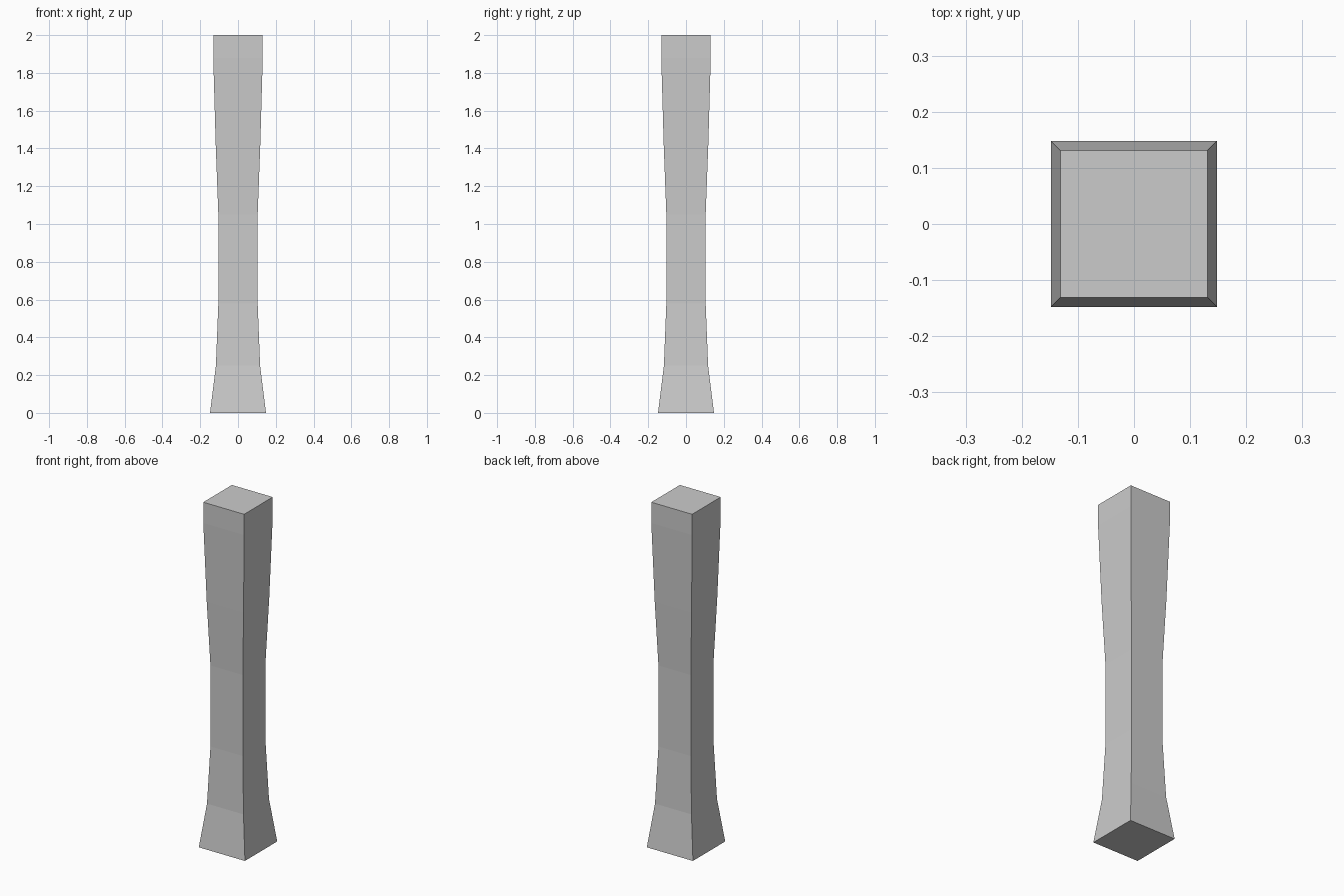
import bpy, bmesh

if "Cube" in bpy.data.objects:
    bpy.data.objects.remove(bpy.data.objects["Cube"])

# Square post profile: (height, half width)
PROFILE = [(0, 0.148), (0.25, 0.117), (0.58, 0.104), (1.05, 0.104),
           (1.42, 0.118), (1.88, 0.131), (2.0, 0.131)]

bm = bmesh.new()
rings = [[bm.verts.new((sx * w, sy * w, z))
          for sx, sy in ((-1, -1), (1, -1), (1, 1), (-1, 1))]
         for z, w in PROFILE]

# Four side walls between neighbouring rings
for low, high in zip(rings, rings[1:]):
    for i in range(4):
        j = (i + 1) % 4
        bm.faces.new((low[i], low[j], high[j], high[i]))

# End caps
bm.faces.new(rings[0][::-1])
bm.faces.new(rings[-1])

mesh = bpy.data.meshes.new("flared_post")
bm.to_mesh(mesh)
bm.free()
bpy.context.collection.objects.link(bpy.data.objects.new("flared_post", mesh))
